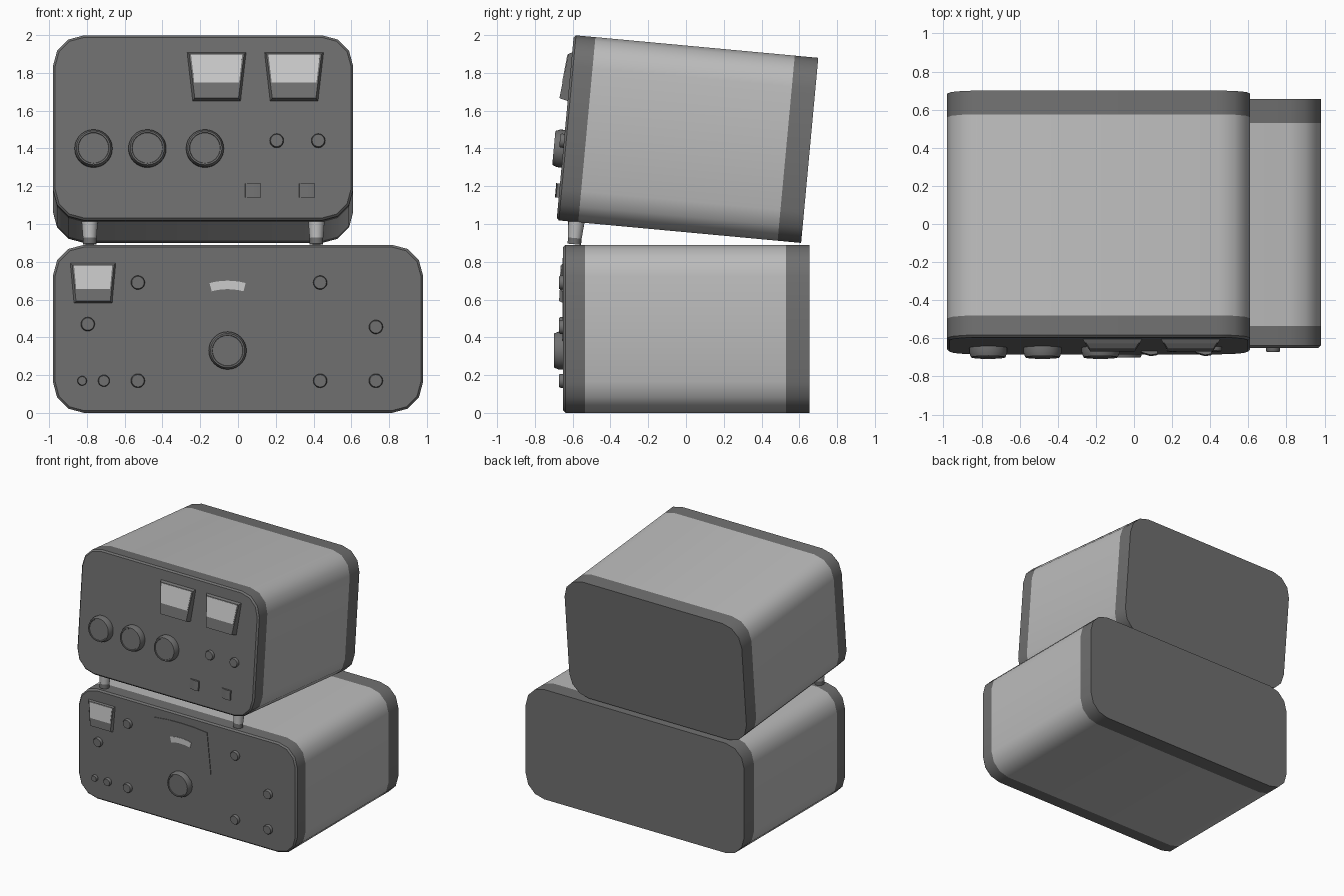
import bpy, bmesh, math
from mathutils import Matrix, Vector

if "Cube" in bpy.data.objects:
    bpy.data.objects.remove(bpy.data.objects["Cube"])


def material(name, v):
    m = bpy.data.materials.new(name)
    m.diffuse_color = (v, v, v, 1)
    m.use_nodes = True
    m.node_tree.nodes["Principled BSDF"].inputs["Base Color"].default_value = m.diffuse_color
    return m


DARK = material("dark_grey", 0.16)
LIGHT = material("light_grey", 0.5)
WHITE = material("white", 0.85)

# Local frames: x right, y into the cabinet from its front panel, z up the panel
LOWER = Matrix.Translation((0, -0.65, 0))
UPPER = Matrix.Translation((0, -0.685, 1.02)) @ Matrix.Rotation(math.radians(-5.3), 4, 'X')


def loft(name, rings, frame, mats=(DARK,), ring_mats=None):
    """Skin a series of equal-length point rings and cap both ends."""
    bm = bmesh.new()
    vs = [[bm.verts.new(p) for p in ring] for ring in rings]
    n = len(rings[0])
    for i in range(len(rings) - 1):
        for j in range(n):
            k = (j + 1) % n
            f = bm.faces.new((vs[i][j], vs[i][k], vs[i + 1][k], vs[i + 1][j]))
            f.material_index = ring_mats[i] if ring_mats else 0
    bm.faces.new(vs[0])
    bm.faces.new(vs[-1])
    bmesh.ops.recalc_face_normals(bm, faces=bm.faces)
    me = bpy.data.meshes.new(name)
    bm.to_mesh(me)
    bm.free()
    for m in mats:
        me.materials.append(m)
    ob = bpy.data.objects.new(name, me)
    bpy.context.collection.objects.link(ob)
    ob.matrix_world = frame
    bpy.context.view_layer.objects.active = ob
    bpy.ops.object.select_all(action='DESELECT')
    ob.select_set(True)
    bpy.ops.object.shade_smooth_by_angle(angle=math.radians(35))
    return ob


def round_rect(x0, x1, z0, z1, r, y, seg=3):
    pts = []
    for cx, cz, a0 in ((x1 - r, z1 - r, 0), (x0 + r, z1 - r, 90),
                       (x0 + r, z0 + r, 180), (x1 - r, z0 + r, 270)):
        for s in range(seg + 1):
            a = math.radians(a0 + 90 * s / seg)
            pts.append((cx + r * math.cos(a), y, cz + r * math.sin(a)))
    return pts


def cabinet(name, x0, x1, h, length, frame):
    rings = []
    for y, d in ((0, 0.012), (0.012, 0), (0.115, 0), (length - 0.125, 0), (length, 0)):
        rings.append(round_rect(x0 + d, x1 - d, d, h - d, 0.165 - d, y))
    loft(name, rings, frame, (DARK, LIGHT), (0, 0, 1, 0))


def knob(name, x, z, profile, frame, n=32):
    rings = [[(x + r * math.cos(math.tau * i / n), y, z + r * math.sin(math.tau * i / n))
              for i in range(n)] for r, y in profile]
    loft(name, rings, frame)


def large_knob(name, x, z, frame):
    knob(name, x, z, ((0.1, 0.005), (0.1, -0.025), (0.09, -0.05), (0.082, -0.05), (0.08, -0.045)), frame)


def small_knob(name, x, z, frame, r=0.037):
    knob(name, x, z, ((r, 0.005), (r, -0.015), (r * 0.88, -0.022)), frame, 20)


def meter(name, x, z0, z1, w0, w1, d0, d1, zw, frame):
    """Tapered housing, deeper at the bottom, with a pale window on its slope."""
    def trapezoid(a, b, ia, ya, yb):
        return [(x - a / 2 + ia, ya, z0 + ia), (x + a / 2 - ia, ya, z0 + ia),
                (x + b / 2 - ia, yb, z1 - ia), (x - b / 2 + ia, yb, z1 - ia)]
    loft(name + "_housing", [trapezoid(w0, w1, 0, 0.003, 0.003),
                             trapezoid(w0, w1, 0.012, -d0, -d1)], frame)

    def window(dy):
        pts = []
        for z, sides in ((zw, (-1, 1)), (z1 - 0.015, (1, -1))):
            t = (z - z0) / (z1 - z0)
            half = (w0 + (w1 - w0) * t) / 2 - 0.02
            pts += [(x + s * half, -(d0 + (d1 - d0) * t) + dy, z) for s in sides]
        return pts
    loft(name + "_window", [window(0.002), window(-0.003)], frame, (WHITE,))


# Cabinets
cabinet("lower_cabinet", -0.98, 0.98, 0.89, 1.305, LOWER)
cabinet("upper_cabinet", -0.98, 0.61, 0.984, 1.30, UPPER)

# Upper front feet
for i, x in enumerate((-0.785, 0.415)):
    rings = [[(x + r * math.cos(math.tau * k / 20), 0.105 + r * math.sin(math.tau * k / 20), z)
              for k in range(20)] for r, z in ((0.044, 0.01), (0.036, -0.085), (0.036, -0.118))]
    loft(f"front_foot_{i + 1}", rings, UPPER, (LIGHT, DARK), (0, 1))

# Upper panel: knobs, switches and meters
for i, x in enumerate((-0.765, -0.48, -0.175)):
    large_knob(f"upper_knob_{i + 1}", x, 0.38, UPPER)
for i, x in enumerate((0.205, 0.425)):
    small_knob(f"upper_small_knob_{i + 1}", x, 0.422, UPPER)
for i, x in enumerate((0.08, 0.365)):
    prof = ((-0.045, 0.003), (-0.04, -0.006), (0.008, -0.02), (0.043, -0.014), (0.043, 0.003))
    loft(f"rocker_switch_{i + 1}", [[(x + a, y, z) for a, y in prof] for z in (0.12, 0.195)], UPPER)
for i, x in enumerate((-0.113, 0.297)):
    meter(f"upper_meter_{i + 1}", x, 0.633, 0.894, 0.255, 0.315, 0.045, 0.02, 0.728, UPPER)

# Lower panel: meter, dial and knobs
meter("lower_meter", -0.767, 0.58, 0.795, 0.205, 0.245, 0.022, 0.01, 0.655, LOWER)
plate = [(-0.325, 0.465), (-0.05, 0.345), (0.215, 0.465), (0.18, 0.805),
         (0.06, 0.817), (-0.055, 0.82), (-0.175, 0.817), (-0.295, 0.805)]
loft("dial_plate", [[(x, y, z) for x, z in plate] for y in (0.003, -0.005)], LOWER)
arc = [(r, a) for r, angles in ((0.37, range(-15, 16, 5)), (0.325, range(15, -16, -5))) for a in angles]
loft("dial_scale", [[(-0.055 + r * math.sin(math.radians(a)), y, 0.33 + r * math.cos(math.radians(a)))
                     for r, a in arc] for y in (-0.004, -0.008)], LOWER, (WHITE,))
large_knob("tuning_knob", -0.055, 0.33, LOWER)
for i, (x, z, r) in enumerate(((-0.53, 0.69, 0.037), (-0.53, 0.17, 0.037), (-0.795, 0.47, 0.037),
                               (0.435, 0.69, 0.037), (0.435, 0.17, 0.037), (0.73, 0.455, 0.037),
                               (0.73, 0.17, 0.037), (-0.71, 0.17, 0.031), (-0.825, 0.17, 0.025))):
    small_knob(f"lower_small_knob_{i + 1}", x, z, LOWER, r)
